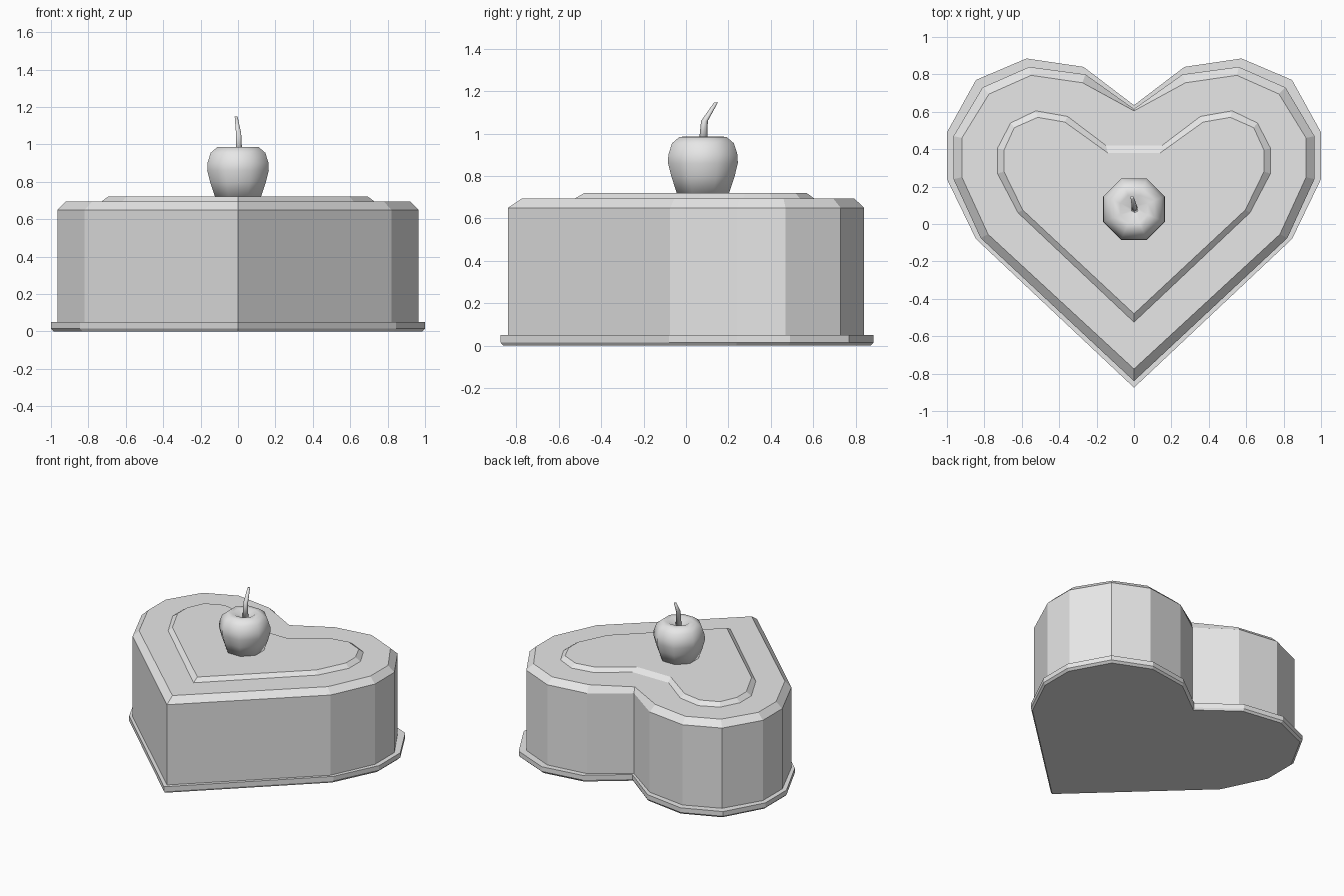
import bpy
import bmesh
import math
from mathutils import Vector

default_cube = bpy.data.objects.get("Cube")
if default_cube:
    bpy.data.objects.remove(default_cube, do_unlink=True)

# One plain grey for the whole cake
GREY = (0.8, 0.8, 0.8, 1.0)
grey = bpy.data.materials.new("plain_grey")
grey.use_nodes = True
grey.diffuse_color = GREY
grey.node_tree.nodes["Principled BSDF"].inputs["Base Color"].default_value = GREY


def loft(name, rings, smooth=False):
    """Skin a stack of matching rings into a closed solid."""
    bm = bmesh.new()
    loops = [[bm.verts.new(point) for point in ring] for ring in rings]
    for lower, upper in zip(loops, loops[1:]):
        for i in range(len(lower)):
            j = (i + 1) % len(lower)
            bm.faces.new((lower[i], lower[j], upper[j], upper[i]))
    bm.faces.new(loops[0][::-1])
    bm.faces.new(loops[-1])
    bmesh.ops.recalc_face_normals(bm, faces=bm.faces)
    for face in bm.faces:
        face.smooth = smooth
    mesh = bpy.data.meshes.new(name)
    bm.to_mesh(mesh)
    bm.free()
    mesh.materials.append(grey)
    obj = bpy.data.objects.new(name, mesh)
    bpy.context.collection.objects.link(obj)
    return obj


def heart(half, z, scale=1.0):
    """Mirror the +x half of a heart outline into a full ring at height z."""
    mirrored = [(-x, y) for x, y in reversed(half) if x > 0]
    return [(x * scale, y * scale, z) for x, y in half + mirrored]


def circle(centre, radius, sides):
    """Level ring with a flat side facing the front."""
    angles = [math.tau * (i + 0.5) / sides for i in range(sides)]
    return [Vector(centre) + Vector((math.cos(a), math.sin(a), 0)) * radius
            for a in angles]


# Right-hand halves of the heart outlines, from front tip to rear notch
board_half = [(0, -.875), (.845, -.08), (1, .24), (1, .49),
              (.845, .77), (.575, .885), (.27, .84), (0, .635)]
body_half = [(0, -.84), (.82, -.075), (.965, .24), (.965, .47),
             (.81, .73), (.56, .84), (.26, .8), (0, .615)]
rim_half = [(0, -.775), (.78, -.055), (.92, .25), (.92, .46),
            (.775, .695), (.55, .795), (.275, .755), (0, .605)]
inlay_low = [(0, -.525), (.62, .06), (.73, .27), (.73, .405),
             (.66, .54), (.525, .605), (.355, .575), (.15, .42)]
inlay_high = [(0, -.48), (.595, .075), (.695, .28), (.695, .395),
              (.64, .515), (.515, .57), (.37, .545), (.14, .38)]

# Cake board, chamfered underneath
loft("cake_board", [heart(board_half, 0, 0.985), heart(board_half, .015),
                    heart(board_half, .05)])

# Cake body with a chamfered top rim
loft("cake_body", [heart(body_half, .05), heart(body_half, .65),
                   heart(rim_half, .694)])

# Raised heart layer on top
loft("icing_layer", [heart(inlay_low, .694), heart(inlay_high, .72)])

# Eight-sided fruit with a dimple, as (radius, height) profile
fruit_profile = [(.13, .71), (.162, .8), (.178, .86), (.177, .9),
                 (.158, .955), (.12, .985), (.08, .987), (.02, .955)]
loft("fruit", [circle((0, .08, z), r, 8) for r, z in fruit_profile], smooth=True)

# Bent stem tapering to its tip
stem_path = [((.005, .08, .95), .02), ((.003, .087, 1.06), .016),
             ((-.01, .142, 1.148), .009)]
loft("fruit_stem", [circle(c, r, 6) for c, r in stem_path], smooth=True)
